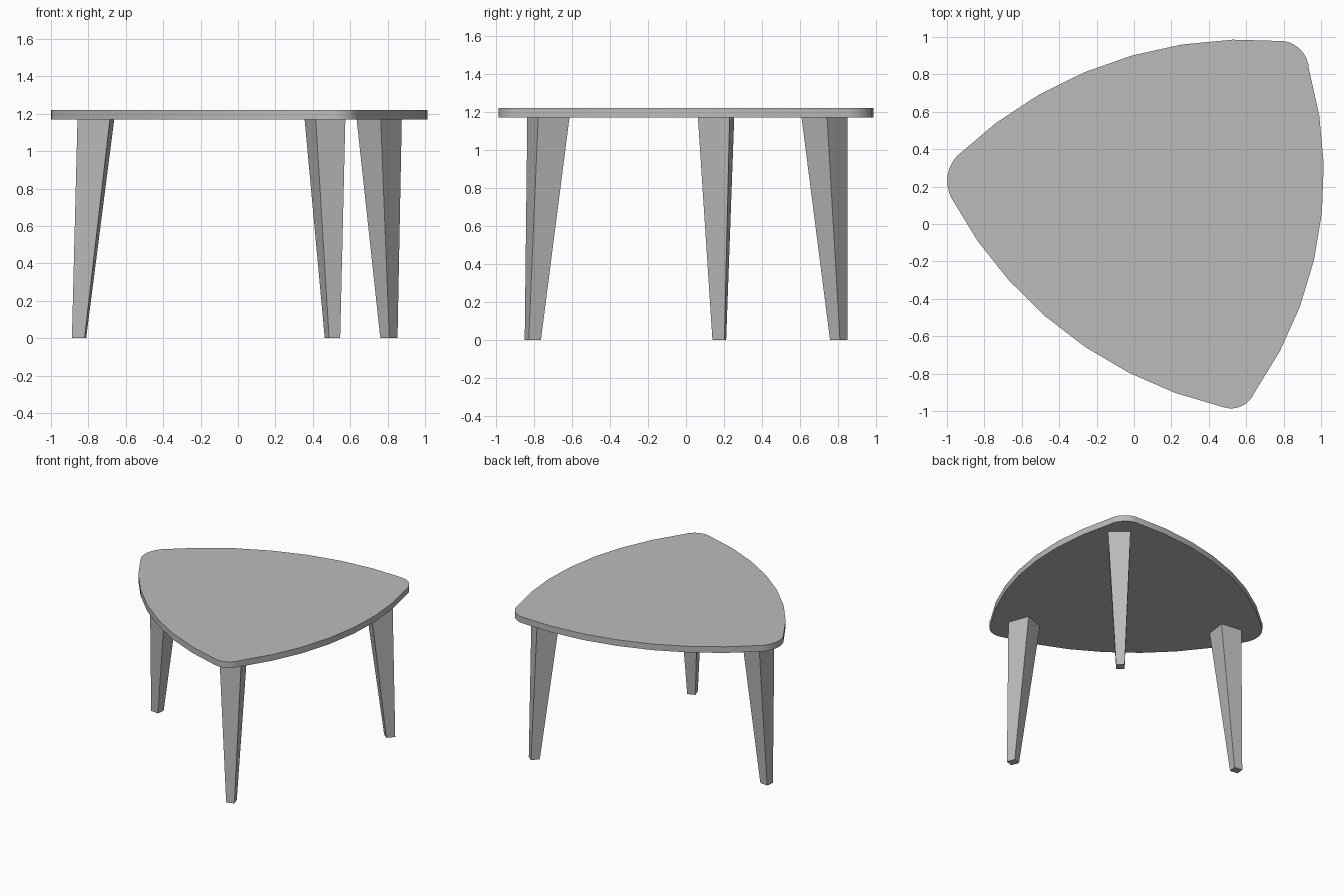
import bpy, bmesh, math
from mathutils import Vector

cube = bpy.data.objects.get("Cube")
if cube:
    bpy.data.objects.remove(cube, do_unlink=True)

GREY = (0.5, 0.5, 0.5, 1)
grey = bpy.data.materials.new("plain_grey")
grey.use_nodes = True
grey.diffuse_color = GREY
grey.node_tree.nodes["Principled BSDF"].inputs["Base Color"].default_value = GREY


def arc(a, b, rise, steps):
    """Points from a up to (not including) b on an arc bulging to the left."""
    a, b = Vector(a), Vector(b)
    d = b - a
    half = d.length / 2
    normal = Vector((-d.y, d.x)).normalized()
    radius = (half * half + rise * rise) / (2 * rise)
    centre = (a + b) / 2 + normal * (rise - radius)
    sweep = math.asin(half / radius)
    along = d.normalized()
    angles = [-sweep + 2 * sweep * i / steps for i in range(steps)]
    return [centre + radius * (along * math.sin(t) + normal * math.cos(t)) for t in angles]


def loft(name, bottom, top):
    """Closed solid between two matching counter-clockwise rings."""
    bm = bmesh.new()
    low = [bm.verts.new(p) for p in bottom]
    high = [bm.verts.new(p) for p in top]
    bm.faces.new(low[::-1])
    bm.faces.new(high)
    for i in range(len(low)):
        j = (i + 1) % len(low)
        bm.faces.new((low[i], low[j], high[j], high[i]))
    bmesh.ops.recalc_face_normals(bm, faces=bm.faces)
    mesh = bpy.data.meshes.new(name)
    bm.to_mesh(mesh)
    bm.free()
    mesh.materials.append(grey)
    obj = bpy.data.objects.new(name, mesh)
    bpy.context.collection.objects.link(obj)
    return obj


# Rounded triangular top: three shallow sides joined by tight corners
UNDERSIDE, SURFACE = 1.17, 1.22
sides = [((-0.945, 0.365), (0.80, 0.978)),
         ((0.935, 0.83), (0.645, -0.90)),
         ((0.48, -0.98), (-0.977, 0.14))]
outline = []
for i, (start, end) in enumerate(sides):
    outline += arc(start, end, 0.2, 7)
    outline += arc(end, sides[(i + 1) % 3][0], 0.036, 8)
outline.reverse()
table_top = loft("table_top",
                 [(p.x, p.y, UNDERSIDE) for p in outline],
                 [(p.x, p.y, SURFACE) for p in outline])
bpy.context.view_layer.objects.active = table_top
table_top.select_set(True)
bpy.ops.object.shade_smooth_by_angle(angle=math.radians(30))


# Tapered splayed legs, each turned to face its corner
def ring(centre, depth, width, angle, z):
    out = Vector((math.cos(angle), math.sin(angle)))
    side = Vector((-out.y, out.x))
    corners = [Vector(centre) + out * depth / 2 * u + side * width / 2 * v
               for u, v in ((1, -1), (1, 1), (-1, 1), (-1, -1))]
    return [(p.x, p.y, z) for p in corners]


legs = [("right_leg", (-0.85, 0.175), (-0.76, 0.158), 172),
        ("front_leg", (0.505, -0.805), (0.465, -0.723), -70),
        ("back_leg", (0.807, 0.803), (0.755, 0.728), 50)]
for name, foot, head, degrees in legs:
    angle = math.radians(degrees)
    loft(name, ring(foot, 0.068, 0.063, angle, 0),
         ring(head, 0.175, 0.168, angle, UNDERSIDE))
